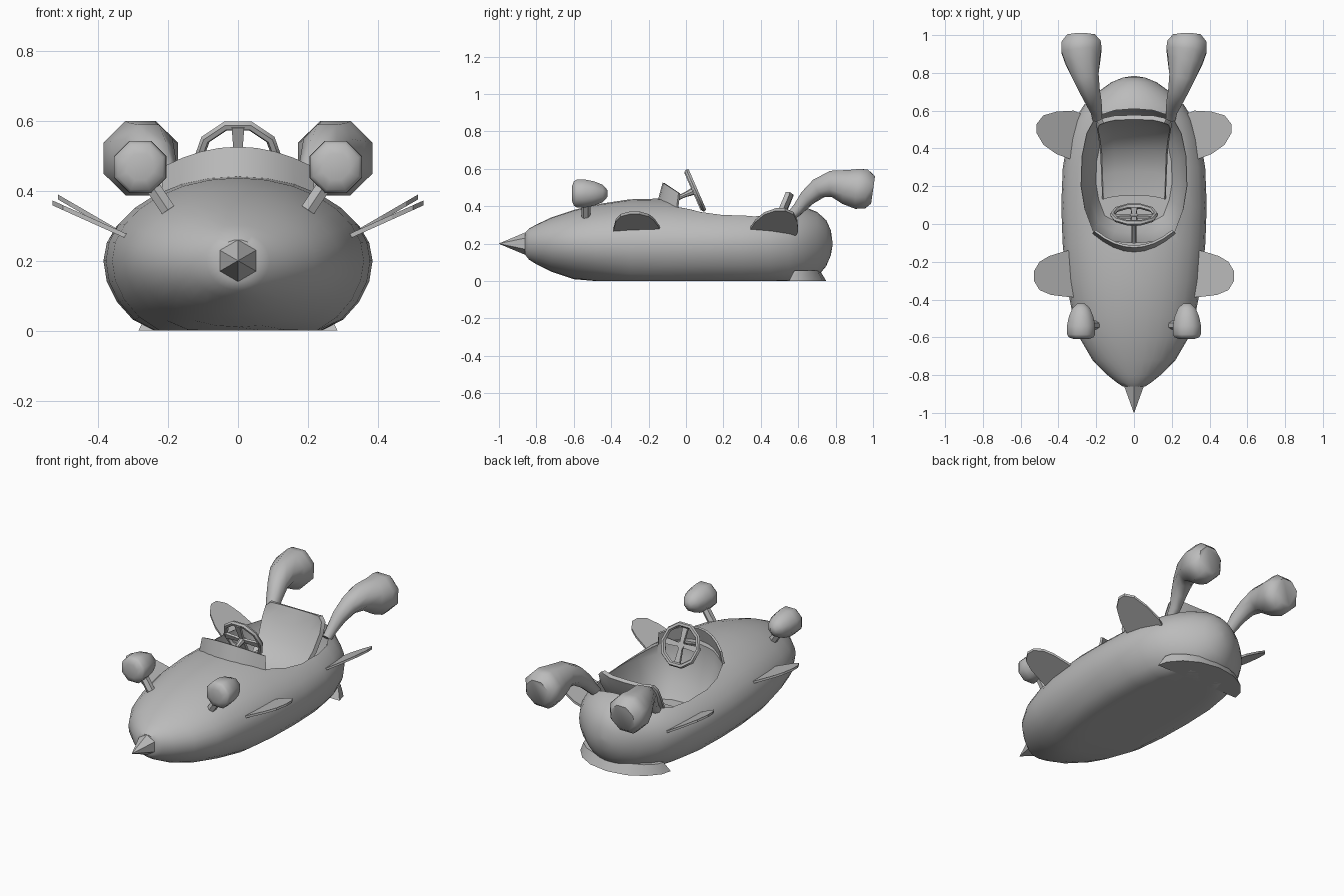
import bpy, bmesh, math
from mathutils import Vector

cube = bpy.data.objects.get("Cube")
if cube:
    bpy.data.objects.remove(cube, do_unlink=True)

grey = bpy.data.materials.new("plain grey")
grey.use_nodes = True
grey.diffuse_color = (0.5, 0.5, 0.5, 1)
grey.node_tree.nodes["Principled BSDF"].inputs["Base Color"].default_value = grey.diffuse_color


def make(name, bm, smooth=40):
    """Turn a bmesh into a finished object."""
    bmesh.ops.recalc_face_normals(bm, faces=bm.faces)
    me = bpy.data.meshes.new(name)
    bm.to_mesh(me)
    bm.free()
    me.materials.append(grey)
    ob = bpy.data.objects.new(name, me)
    bpy.context.collection.objects.link(ob)
    if smooth:
        shade(ob, smooth)
    return ob


def shade(ob, angle):
    bpy.ops.object.select_all(action='DESELECT')
    ob.select_set(True)
    bpy.context.view_layer.objects.active = ob
    bpy.ops.object.shade_smooth_by_angle(angle=math.radians(angle))


def apply_modifier(ob, mod):
    bpy.context.view_layer.objects.active = ob
    bpy.ops.object.modifier_apply(modifier=mod.name)


def loft(rings, closed=True, caps=True):
    """Bridge a list of point rings with quads."""
    bm = bmesh.new()
    rows = [[bm.verts.new(p) for p in ring] for ring in rings]
    n = len(rows[0])
    for a, b in zip(rows, rows[1:]):
        for i in range(n if closed else n - 1):
            j = (i + 1) % n
            bm.faces.new((a[i], a[j], b[j], b[i]))
    if caps:
        bm.faces.new(rows[0])
        bm.faces.new(rows[-1])
    return bm


def tube(path, radii, sides, turn=0.0):
    """Rings swept along a path, with one radius per point."""
    pts = [Vector(p) for p in path]
    rings = []
    for k, p in enumerate(pts):
        d = (pts[min(k + 1, len(pts) - 1)] - pts[max(k - 1, 0)]).normalized()
        side = d.cross(Vector((0, 0, 1))).normalized()
        up = side.cross(d)
        rings.append([p + radii[k] * (side * math.cos(a) + up * math.sin(a))
                      for a in (turn + math.tau * i / sides for i in range(sides))])
    return loft(rings)


def mirror_outline(half):
    """Close a half outline (x, y), given from front centre to back centre."""
    return half + [(-x, y) for x, y in reversed(half) if x > 0]


# Body: stations of y, half width, top, lower depth below the middle line
stations = [(-0.86, .06, .26, .06), (-0.84, .09, .28, .085), (-0.8, .14, .302, .11),
            (-0.72, .22, .34, .15), (-0.6, .29, .38, .19), (-0.48, .325, .41, .22),
            (-0.3, .36, .437, .26), (-0.1, .378, .442, .27), (0.1, .385, .43, .27),
            (0.3, .377, .425, .27), (0.45, .35, .42, .265), (0.55, .315, .413, .25),
            (0.63, .265, .398, .225), (0.7, .19, .37, .18), (0.75, .12, .325, .12),
            (0.775, .06, .27, .06), (0.783, .012, .21, .01)]
MID, SIDES = 0.2, 28
rings = []
for y, w, top, depth in stations:
    ring = []
    for i in range(SIDES):
        a = math.tau * i / SIDES
        s = math.sin(a)
        z = MID + s * ((top - MID) if s > 0 else depth)
        ring.append((w * math.cos(a), y, max(z, 0)))
    rings.append(ring)
body = make("body", loft(rings), 0)

# Cockpit opening cut out of the body
half = [(0, -.1), (.12, -.09), (.215, -.04), (.26, .08), (.28, .2), (.275, .36),
        (.25, .48), (.2, .57), (.1, .602), (0, .61)]
outline = mirror_outline(half)
levels = [(.12, .72), (.2, .86), (.34, 1), (.7, 1)]
cutter = make("cockpit_cutter", loft(
    [[(x * s, .26 + (y - .26) * s, z) for x, y in outline] for z, s in levels]), 0)
cut = body.modifiers.new("cockpit", 'BOOLEAN')
cut.object = cutter
cut.operation = 'DIFFERENCE'
cut.solver = 'EXACT'
apply_modifier(body, cut)
bpy.data.objects.remove(cutter, do_unlink=True)
shade(body, 40)

# Nose spike
spike = [[(r * math.sin(math.tau * i / 6), y, MID + r * math.cos(math.tau * i / 6))
          for i in range(6)] for y, r in ((-.84, .068), (-1, .001))]
make("nose_spike", loft(spike), 0)

# Seat: a bent sheet with side bolsters
profile = [(.15, .15, .165), (.28, .16, .17), (.4, .21, .175), (.48, .29, .185),
           (.53, .38, .195), (.555, .44, .19), (.565, .465, .165)]
columns = (-1, -.92, -.6, 0, .6, .92, 1)
seat = make("seat", loft([[(w * c, y - .02 * abs(c) ** 4, z + .01 * abs(c) ** 4)
                           for c in columns] for y, z, w in profile],
                         closed=False, caps=False), 0)
thick = seat.modifiers.new("thickness", 'SOLIDIFY')
thick.thickness = 0.025
thick.offset = 0
apply_modifier(seat, thick)
shade(seat, 40)

# Windscreen: curved strip tapering to the sides
lower, upper = [], []
for i in range(9):
    t = -1 + i / 4
    lower.append((.22 * t, -.15 + .1 * t * t, .435 - .04 * t * t))
    upper.append((.21 * t, -.125 + .085 * t * t, .526 - .055 * t * t))
screen = make("windscreen", loft([lower, upper], closed=False, caps=False), 0)
thick = screen.modifiers.new("thickness", 'SOLIDIFY')
thick.thickness = 0.012
apply_modifier(screen, thick)
shade(screen, 40)

# Steering wheel, spokes and column
hub = Vector((0, .05, .485))
axis = Vector((0, -.23, -.1)).normalized()
across = Vector((1, 0, 0))
upward = across.cross(axis)
rim = []
for i in range(11):
    a = math.tau * i / 10
    out = across * math.cos(a) + upward * math.sin(a)
    rim.append([hub + out * (.115 + .014 * math.cos(b)) + axis * .014 * math.sin(b)
                for b in (math.tau * k / 6 for k in range(6))])
wheel = loft(rim, caps=False)
bmesh.ops.remove_doubles(wheel, verts=wheel.verts, dist=1e-4)
make("steering_wheel_rim", wheel, 50)
for name, d, e in (("cross_spoke", across, upward), ("upright_spoke", upward, across)):
    bar = [[hub + d * r + e * u * w + axis * (v * .007 + .01)
            for u, v in ((-1, -1), (1, -1), (1, 1), (-1, 1))]
           for r, w in ((-.11, .018), (0, .01), (.11, .018))]
    make(name, loft(bar), 0)
make("steering_column", tube([hub, hub + axis * .06, hub + axis * .2],
                             [.022, .013, .013], 8))

# Rear bumper skirt, flaring to the ground
half = [(0, .55), (.285, .55), (.27, .61), (.21, .68), (.12, .73), (0, .75)]
skirt = mirror_outline(half)
make("rear_bumper", loft([[(x, y, 0) for x, y in skirt],
                          [(x * .9, .58 + (y - .55) * .68, .057) for x, y in skirt]]), 30)

# Fin outlines in plan, tilted upward away from the body
front_fin = [(.3, -.39), (.36, -.385), (.44, -.375), (.5, -.35), (.53, -.3), (.53, -.25),
             (.5, -.2), (.45, -.17), (.37, -.145), (.3, -.13)]
rear_fin = [(.26, .32), (.33, .34), (.41, .37), (.48, .42), (.515, .48), (.515, .53),
            (.48, .575), (.41, .595), (.32, .6), (.22, .56)]


def fin(name, side, plan, slope):
    def layer(dz):
        return [(side * x, y, .268 + (x - .33) * slope + dz) for x, y in plan]
    make(name, loft([layer(0), layer(.014)]), 0)


# Paired parts on each side
lamp = [(-.61, .04), (-.6, .07), (-.585, .08), (-.54, .081), (-.49, .07),
        (-.445, .05), (-.42, .02)]
pipe = [(.195, .56, .345, .028), (.2, .6, .385, .033), (.215, .65, .445, .045),
        (.235, .71, .495, .057), (.255, .78, .52, .075), (.27, .86, .503, .1),
        (.278, .92, .493, .116), (.28, .965, .492, .112), (.28, 1, .487, .08)]
for side, word in ((1, "left"), (-1, "right")):
    fin(word + "_front_fin", side, front_fin, .45)
    fin(word + "_rear_fin", side, rear_fin, .58)
    make(word + "_headlamp", tube([(side * .28, y, .468) for y, r in lamp],
                                  [r for y, r in lamp], 8, math.pi / 8), 60)
    make(word + "_lamp_stalk", tube([(side * .2, -.535, .345), (side * .27, -.535, .45)],
                                    [.024, .024], 6), 40)
    make(word + "_exhaust", tube([(side * x, y, z) for x, y, z, r in pipe],
                                 [r for x, y, z, r in pipe], 8, math.pi / 8), 50)
